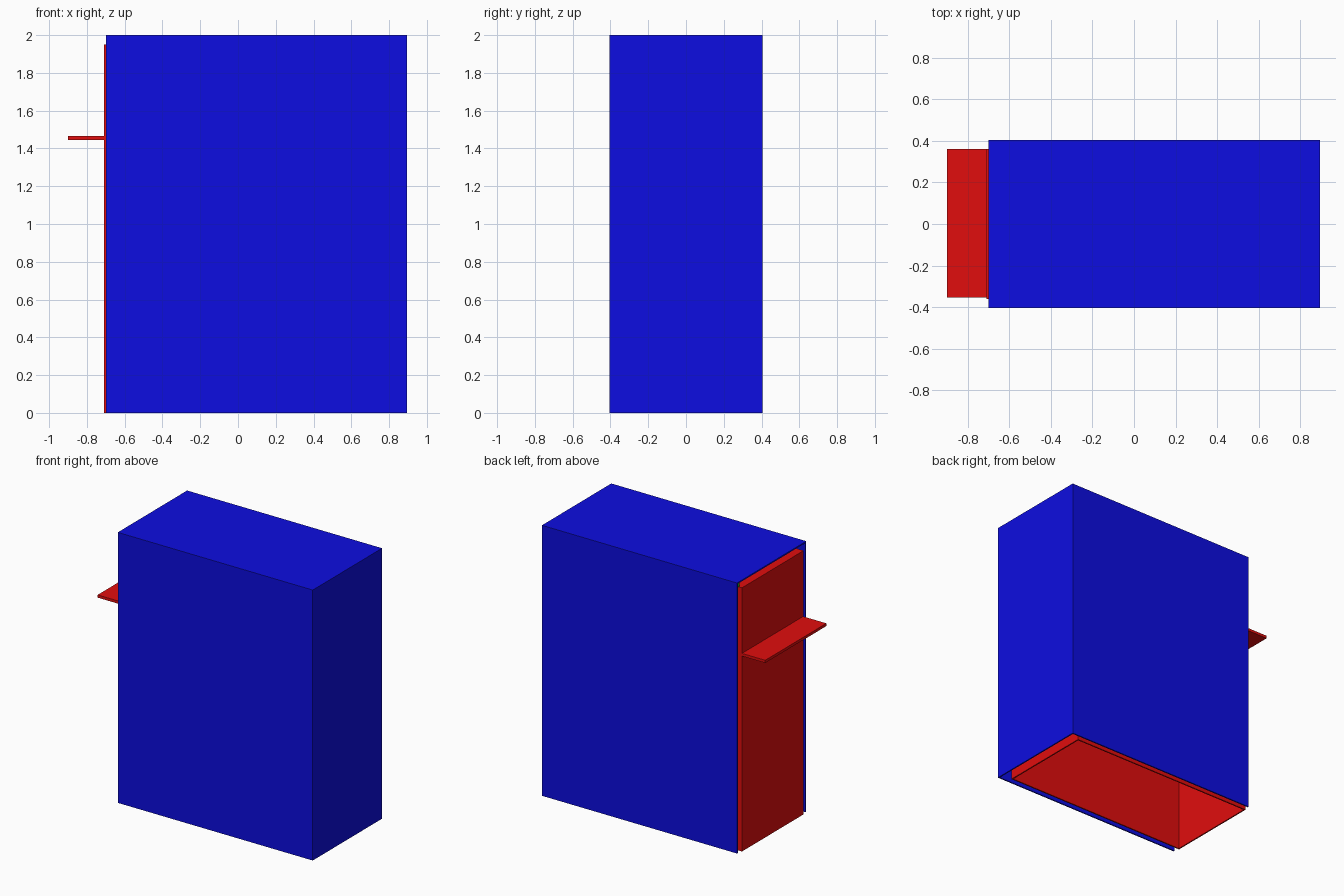
import bpy

if "Cube" in bpy.data.objects:
    bpy.data.objects.remove(bpy.data.objects["Cube"])


def material(name, color):
    m = bpy.data.materials.new(name)
    m.diffuse_color = color
    m.use_nodes = True
    m.node_tree.nodes["Principled BSDF"].inputs["Base Color"].default_value = m.diffuse_color
    return m


blue = material("blue", (0.004, 0.004, 0.75, 1))
red = material("red", (0.75, 0.004, 0.004, 1))
green = material("green", (0.004, 0.5, 0.02, 1))


def slab(name, x, y, z, mat):
    """Box spanning the given (min, max) ranges."""
    bpy.ops.mesh.primitive_cube_add(size=1, location=[(a + b) / 2 for a, b in (x, y, z)])
    ob = bpy.context.object
    ob.name = name
    ob.scale = [b - a for a, b in (x, y, z)]
    bpy.ops.object.transform_apply(location=False, rotation=False, scale=True)
    ob.data.materials.append(mat)
    return ob


def cover(name, x0, x1, half, top, t, mat):
    """Two long side panels, the +x end panel and a lid; open underneath."""
    for label, s in (("front", -1), ("back", 1)):
        y = sorted((s * half, s * (half - t)))
        slab(f"{name}_{label}_panel", (x0, x1), y, (0, top - t), mat)
    slab(f"{name}_end_panel", (x1 - t, x1), (t - half, half - t), (0, top - t), mat)
    slab(f"{name}_lid", (x0, x1), (-half, half), (top - t, top), mat)


# Outer sleeve, open at the left end and underneath
cover("sleeve", -0.70, 0.895, 0.405, 2.0, 0.01, blue)

# Inner box, closed at the left end, open underneath
cover("inner_box", -0.70, 0.81, 0.36, 1.95, 0.01, red)
slab("inner_box_face", (-0.71, -0.70), (-0.36, 0.36), (0, 1.95), red)

# Shelf-like handle on the exposed face
slab("handle", (-0.90, -0.705), (-0.355, 0.36), (1.445, 1.465), red)

# Small catch in the gap at the upper corner
slab("catch", (-0.69, -0.66), (0.36, 0.394), (1.955, 1.985), green)
